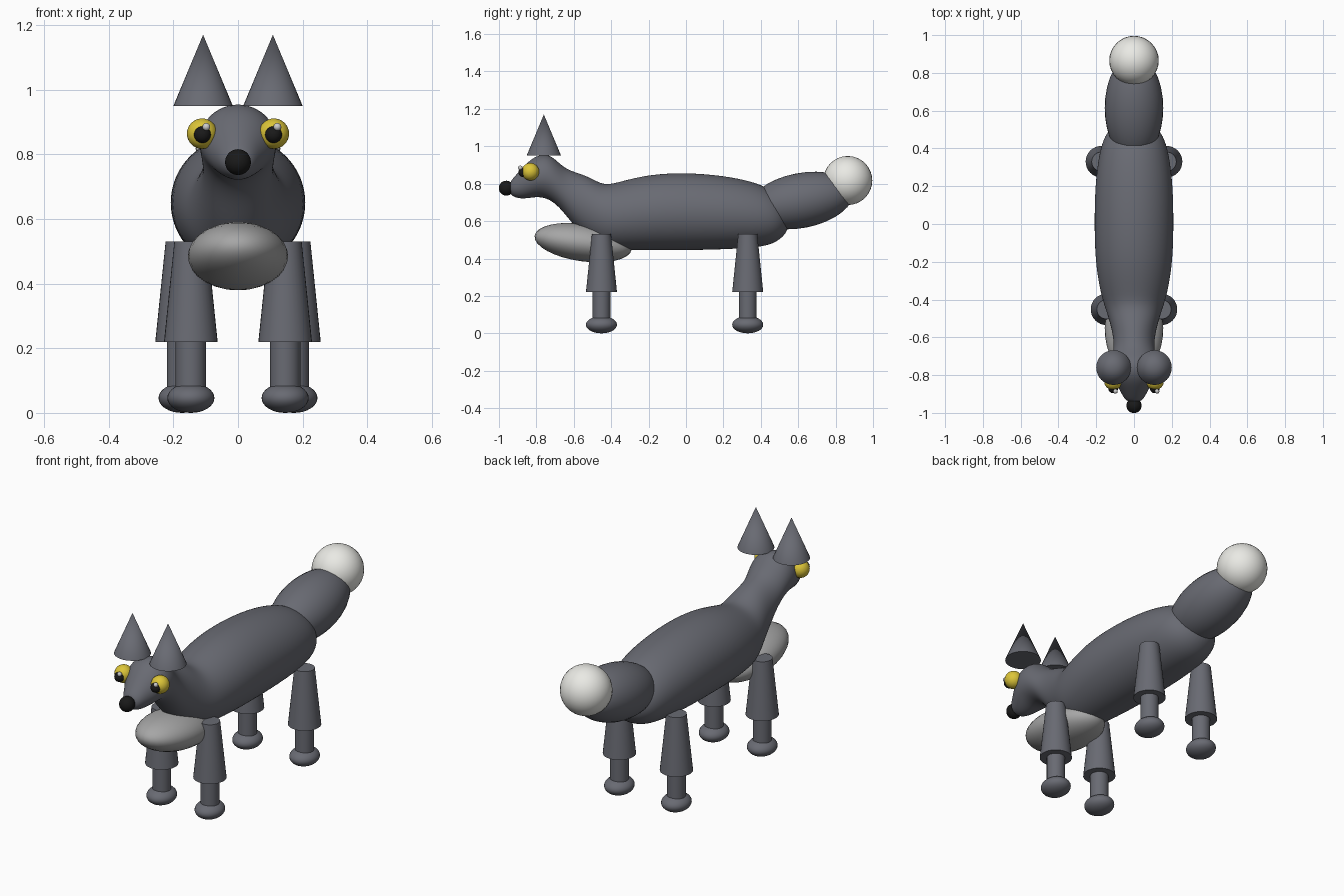
import bpy, bmesh
from math import sin, cos, pi, radians

cube = bpy.data.objects.get("Cube")
if cube:
    bpy.data.objects.remove(cube, do_unlink=True)


def material(name, r, g, b, rough=0.6):
    m = bpy.data.materials.new(name)
    m.use_nodes = True
    m.diffuse_color = (r, g, b, 1)
    shader = m.node_tree.nodes["Principled BSDF"]
    shader.inputs["Base Color"].default_value = (r, g, b, 1)
    shader.inputs["Roughness"].default_value = rough
    return m


FUR = material("grey_fur", .14, .145, .17)
CHEST = material("chest_fur", .38, .38, .38)
TIP = material("tip_fur", .82, .82, .78)
YELLOW = material("eye_yellow", .72, .56, .04)
BLACK = material("black", .01, .01, .01)
WHITE = material("white", .95, .95, .95)


def finish(name, mat):
    ob = bpy.context.object
    ob.name = name
    ob.data.materials.append(mat)
    bpy.ops.object.shade_smooth_by_angle(angle=radians(40))
    return ob


def ball(name, loc, size, mat, tilt=0):
    bpy.ops.mesh.primitive_uv_sphere_add(segments=32, ring_count=16, location=loc)
    ob = bpy.context.object
    ob.scale = size
    ob.rotation_euler.x = radians(tilt)
    return finish(name, mat)


def cone(name, x, y, z0, z1, r0, r1, mat):
    bpy.ops.mesh.primitive_cone_add(vertices=32, radius1=r0, radius2=r1, depth=z1 - z0,
                                    location=(x, y, (z0 + z1) / 2))
    return finish(name, mat)


def loft(name, stations, mat, sides=24):
    """Skin elliptical sections given as (y, top, bottom, half width)."""
    bm = bmesh.new()
    rings = []
    for y, top, bottom, w in stations:
        mid, h = (top + bottom) / 2, (top - bottom) / 2
        angles = [2 * pi * i / sides for i in range(sides)]
        rings.append([bm.verts.new((w * cos(a), y, mid + h * sin(a))) for a in angles])
    for a, b in zip(rings, rings[1:]):
        for i in range(sides):
            j = (i + 1) % sides
            bm.faces.new((a[i], a[j], b[j], b[i]))
    for ring in (rings[0], rings[-1]):
        centre = sum((v.co for v in ring), ring[0].co * 0) / sides
        pole = bm.verts.new(centre)
        for i in range(sides):
            bm.faces.new((ring[i], ring[(i + 1) % sides], pole))
    bmesh.ops.recalc_face_normals(bm, faces=bm.faces)
    mesh = bpy.data.meshes.new(name)
    bm.to_mesh(mesh)
    bm.free()
    ob = bpy.data.objects.new(name, mesh)
    bpy.context.collection.objects.link(ob)
    bpy.ops.object.select_all(action='DESELECT')
    ob.select_set(True)
    bpy.context.view_layer.objects.active = ob
    for p in mesh.polygons:
        p.use_smooth = True
    mesh.materials.append(mat)
    ob.modifiers.new("Smooth", 'SUBSURF').levels = 2
    return ob


# Head, neck and trunk in one skin
loft("body", [
    (-.94, .81, .745, .035), (-.92, .835, .728, .055), (-.88, .88, .718, .075),
    (-.83, .932, .724, .106), (-.78, .958, .73, .122), (-.72, .955, .712, .12),
    (-.66, .89, .655, .108), (-.6, .864, .575, .11), (-.52, .84, .5, .128),
    (-.44, .79, .455, .155), (-.36, .81, .445, .18), (-.2, .852, .442, .207),
    (0, .862, .442, .212), (.2, .845, .447, .208), (.35, .815, .455, .19),
    (.45, .775, .47, .165), (.51, .72, .505, .125), (.545, .65, .55, .06),
], FUR)

ball("chest_tuft", (0, -.55, .485), (.155, .262, .1), CHEST, tilt=-8)

# Tail
ball("tail", (0, .615, .71), (.155, .285, .147), FUR, tilt=11)
ball("tail_tip", (0, .865, .817), (.131, .131, .131), TIP)

# Nose
ball("nose", (0, -.961, .776), (.04, .04, .04), BLACK)

for side, s in (("left", 1), ("right", -1)):
    # Ears and eyes
    cone("ear_" + side, s * .108, -.76, .95, 1.17, .092, 0, FUR)
    ball("eye_" + side, (s * .111, -.832, .864), (.047, .047, .047), YELLOW)
    ball("pupil_" + side, (s * .11, -.87, .861), (.026, .026, .026), BLACK)
    ball("eye_glint_" + side, (s * .11 + .012, -.886, .885), (.012, .012, .012), WHITE)
    # Legs
    for end, x, y in (("front", .146, -.452), ("back", .173, .33)):
        tag = end + "_" + side
        cone("upper_leg_" + tag, s * x, y, .22, .53, .083, .051, FUR)
        cone("lower_leg_" + tag, s * x, y, .05, .25, .047, .047, FUR)
        ball("paw_" + tag, (s * x, y, .046), (.073, .083, .046), FUR)
